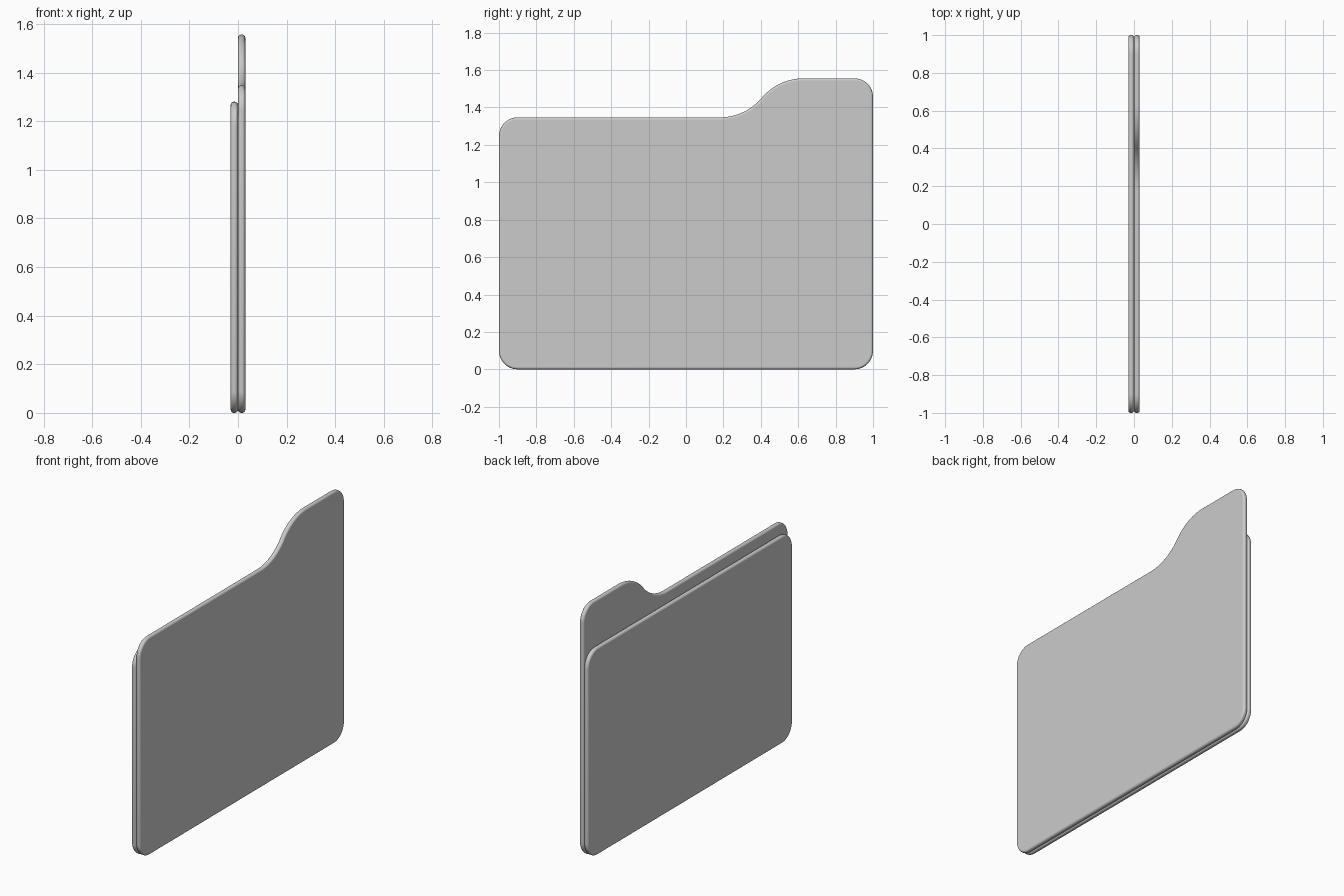
import bpy, bmesh
from math import sin, cos, atan2, radians

if "Cube" in bpy.data.objects:
    bpy.data.objects.remove(bpy.data.objects["Cube"])


def arc(cy, cz, r, a0, a1, n=12):
    """Points (y, z) on an arc, angles in degrees."""
    return [(cy + r * cos(radians(a0 + (a1 - a0) * i / n)),
             cz + r * sin(radians(a0 + (a1 - a0) * i / n))) for i in range(n + 1)]


def panel(name, outline, x0, x1):
    """Extrude a y-z outline along x and round over its rim."""
    bm = bmesh.new()
    face = bm.faces.new([bm.verts.new((x0, y, z)) for y, z in outline])
    ext = bmesh.ops.extrude_face_region(bm, geom=[face], use_keep_orig=True)
    verts = [g for g in ext["geom"] if isinstance(g, bmesh.types.BMVert)]
    bmesh.ops.translate(bm, verts=verts, vec=(x1 - x0, 0, 0))
    bmesh.ops.recalc_face_normals(bm, faces=bm.faces)
    for f in bm.faces:
        f.smooth = True
    mesh = bpy.data.meshes.new(name)
    bm.to_mesh(mesh)
    bm.free()
    ob = bpy.data.objects.new(name, mesh)
    bpy.context.collection.objects.link(ob)
    bev = ob.modifiers.new("rounded_rim", "BEVEL")
    bev.width = 0.013
    bev.segments = 5
    bev.limit_method = "ANGLE"
    bev.angle_limit = radians(60)
    bev.harden_normals = True
    return ob


R = 0.1            # corner radius
FRONT_H = 1.28     # cover height
BACK_H = 1.347     # back panel height
TAB_H = 1.556      # tab height

bottom = arc(-1 + R, R, R, 180, 270) + arc(1 - R, R, R, 270, 360)


def top_left(h):
    return arc(-1 + R, h - R, R, 90, 180)[:-1] + [(-1, h - R)]


# Front cover: plain rounded rectangle
panel("front_cover",
      bottom[1:] + arc(1 - R, FRONT_H - R, R, 0, 90) + top_left(FRONT_H),
      -0.03, 0.0)

# Back panel: tab joined by an S-shaped shoulder of two tangent arcs
y0, y1 = 0.18, 0.63
dy, dz = y1 - y0, TAB_H - BACK_H
theta = 2 * atan2(dz, dy)
rs = dy / 2 / sin(theta)
deg = theta * 180 / 3.14159265
shoulder = (arc(y1, TAB_H - rs, rs, 90, 90 + deg)
            + arc(y0, BACK_H + rs, rs, 270 + deg, 270)[1:])
panel("back_panel_with_tab",
      bottom[1:] + arc(1 - R, TAB_H - R, R, 0, 90) + shoulder + top_left(BACK_H),
      0.0, 0.03)
